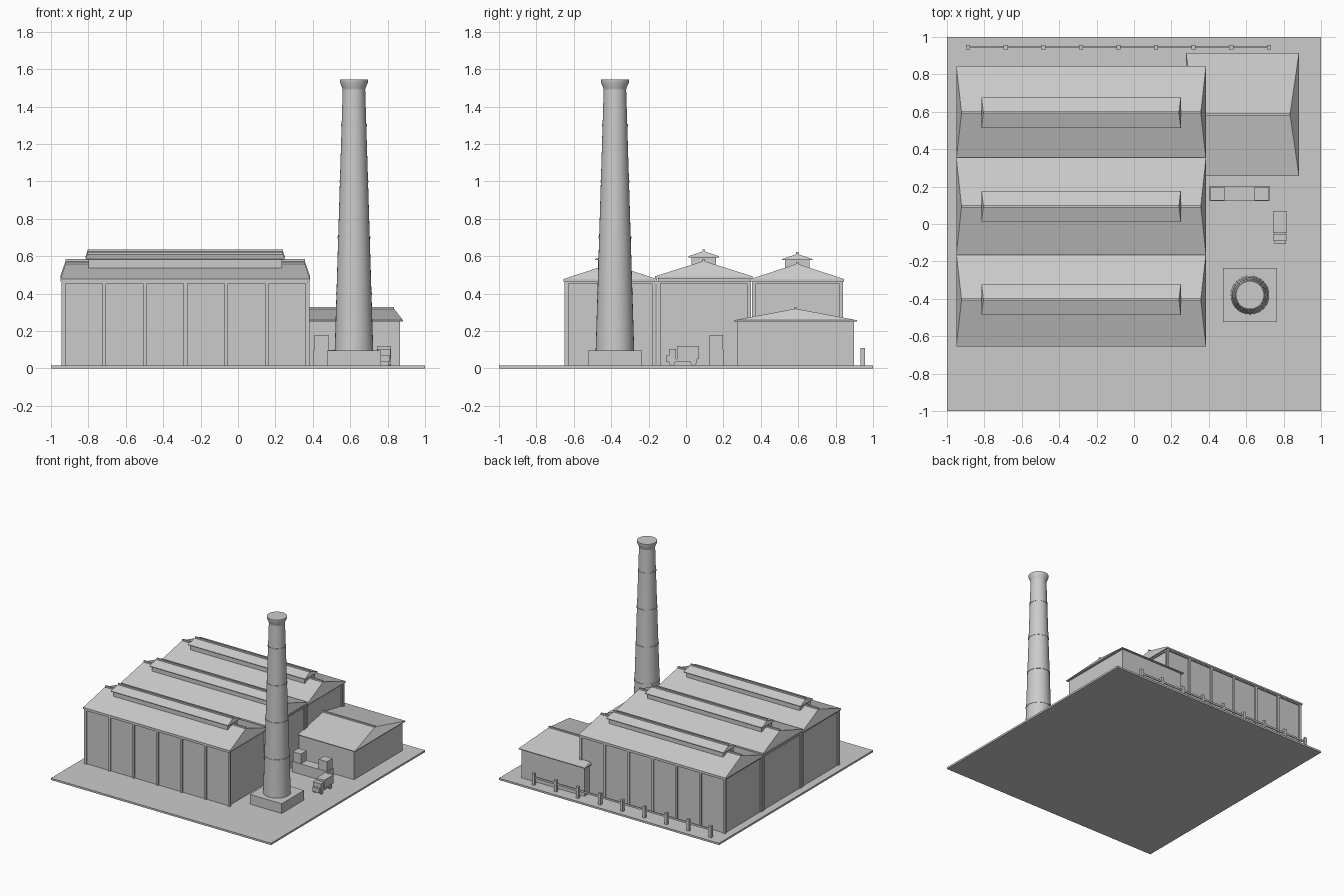
import bpy, bmesh, math

if "Cube" in bpy.data.objects:
    bpy.data.objects.remove(bpy.data.objects["Cube"], do_unlink=True)

grey = bpy.data.materials.new("plain grey")
grey.use_nodes = True
colour = (0.6, 0.6, 0.6, 1)
grey.diffuse_color = colour
grey.node_tree.nodes["Principled BSDF"].inputs["Base Color"].default_value = colour


def finish(name, bm):
    bmesh.ops.recalc_face_normals(bm, faces=bm.faces)
    mesh = bpy.data.meshes.new(name)
    bm.to_mesh(mesh)
    bm.free()
    mesh.materials.append(grey)
    ob = bpy.data.objects.new(name, mesh)
    bpy.context.collection.objects.link(ob)
    return ob


def box(name, x0, x1, y0, y1, z0, z1):
    bm = bmesh.new()
    v = [bm.verts.new((x, y, z)) for x in (x0, x1) for y in (y0, y1) for z in (z0, z1)]
    bmesh.ops.convex_hull(bm, input=v)
    bmesh.ops.dissolve_limit(bm, angle_limit=0.01, verts=bm.verts, edges=bm.edges)
    return finish(name, bm)


def roof(name, x0, x1, y0, y1, eave, ridge, inset, thick):
    """Steep-ended pitched roof standing on a thin eave slab, with a ridge cap."""
    yc = (y0 + y1) / 2
    bm = bmesh.new()
    v = [bm.verts.new((x, y, z)) for x in (x0, x1) for y in (y0, y1)
         for z in (eave - thick, eave)]
    v += [bm.verts.new((x, yc, ridge)) for x in (x0 + inset, x1 - inset)]
    bmesh.ops.convex_hull(bm, input=v)
    bmesh.ops.dissolve_limit(bm, angle_limit=0.01, verts=bm.verts, edges=bm.edges)
    finish(name, bm)
    box(name + "_ridge_cap", x0 + inset, x1 - inset, yc - 0.006, yc + 0.006,
        ridge - 0.006, ridge + 0.01)


def lathe(name, profile, x, y, sides=32):
    """Closed solid of revolution from (radius, height) pairs."""
    bm = bmesh.new()
    rings = [[bm.verts.new((x + r * math.cos(math.tau * i / sides),
                            y + r * math.sin(math.tau * i / sides), z))
              for i in range(sides)] for r, z in profile]
    for a, b in zip(rings, rings[1:]):
        for i in range(sides):
            j = (i + 1) % sides
            bm.faces.new((a[i], a[j], b[j], b[i]))
    bm.faces.new(rings[0])
    bm.faces.new(rings[-1])
    ob = finish(name, bm)
    bpy.ops.object.select_all(action='DESELECT')
    ob.select_set(True)
    bpy.context.view_layer.objects.active = ob
    bpy.ops.object.shade_smooth_by_angle(angle=math.radians(30))


G = 0.015  # ground level
box("ground", -1, 1, -1, 1, 0, G)

# Three parallel halls with raised roof monitors
halls = [("front", -0.655, -0.155, 0), ("middle", -0.165, 0.355, 0.015), ("rear", 0.345, 0.845, 0)]
for label, y0, y1, lift in halls:
    n = label + "_hall"
    yc = (y0 + y1) / 2
    box(n + "_walls", -0.935, 0.365, y0 + 0.015, y1 - 0.015, G, 0.468 + lift)
    roof(n + "_roof", -0.95, 0.385, y0, y1, 0.478 + lift, 0.56 + lift, 0.028, 0.013)
    box(n + "_monitor_walls", -0.8, 0.235, yc - 0.066, yc + 0.066, 0.52 + lift, 0.582 + lift)
    roof(n + "_monitor_roof", -0.815, 0.25, yc - 0.082, yc + 0.082,
         0.585 + lift, 0.612 + lift, 0.01, 0.006)
    # Corner posts and top beams on the end walls
    for side, x in (("right", -0.942), ("left", 0.362)):
        for k, y in enumerate((y0 + 0.008, y1 - 0.028)):
            box(f"{n}_{side}_post_{k}", x, x + 0.012, y, y + 0.02, G, 0.46)
        box(f"{n}_{side}_beam", x, x + 0.012, y0 + 0.01, y1 - 0.01, 0.455, 0.468)

# Pilasters along the long front and rear walls
for label, y in (("front", -0.65), ("rear", 0.828)):
    for i in range(7):
        x = -0.933 + i * 1.305 / 6
        box(f"{label}_pilaster_{i}", x - 0.01, x + 0.01, y, y + 0.012, G, 0.46)
    box(label + "_wall_beam", -0.942, 0.374, y, y + 0.012, 0.455, 0.468)

# Low annex
box("annex_walls", 0.295, 0.865, 0.272, 0.898, G, 0.256)
roof("annex_roof", 0.278, 0.882, 0.257, 0.915, 0.258, 0.32, 0.048, 0.006)

# Chimney with reinforcing bands and flared rim
CX, CY = 0.62, -0.38
box("chimney_base", CX - 0.145, CX + 0.145, CY - 0.145, CY + 0.145, G, 0.095)


def shaft_radius(z):
    return 0.103 - (z - 0.095) * 0.043 / 1.4


lathe("chimney_shaft", [(shaft_radius(z), z) for z in (0.095, 1.495)], CX, CY)
for i in range(4):
    z = 0.4 + i * 0.3
    r = shaft_radius(z) + 0.003
    lathe(f"chimney_band_{i}", [(r, z - 0.006), (r, z + 0.006)], CX, CY)
lathe("chimney_rim", [(0.06, 1.49), (0.064, 1.505), (0.075, 1.53), (0.075, 1.545)], CX, CY)

# Rear fence
for i in range(9):
    x = -0.887 + i * 0.201
    box(f"fence_post_{i}", x - 0.011, x + 0.011, 0.934, 0.956, G, 0.11)
box("fence_rail", -0.887, 0.721, 0.941, 0.949, 0.07, 0.085)

# Yard wall with a block on each end
box("yard_wall", 0.405, 0.725, 0.122, 0.202, G, 0.1)
for label, x in (("right", 0.41), ("left", 0.645)):
    box(label + "_yard_block", x, x + 0.075, 0.126, 0.198, 0.1, 0.18)

# Truck
box("truck_chassis", 0.752, 0.812, -0.105, 0.06, 0.035, 0.05)
box("truck_cargo", 0.744, 0.818, -0.048, 0.07, 0.05, 0.12)
box("truck_cab", 0.746, 0.816, -0.09, -0.053, 0.04, 0.105)
box("truck_bonnet", 0.75, 0.812, -0.107, -0.09, 0.035, 0.07)
for y in (-0.075, 0.04):
    for label, x in (("right", 0.752), ("left", 0.81)):
        bpy.ops.mesh.primitive_cylinder_add(vertices=12, radius=0.016, depth=0.012,
                                            location=(x, y, G + 0.016),
                                            rotation=(0, math.pi / 2, 0))
        wheel = bpy.context.object
        wheel.name = f"truck_{label}_wheel"
        wheel.data.materials.append(grey)
